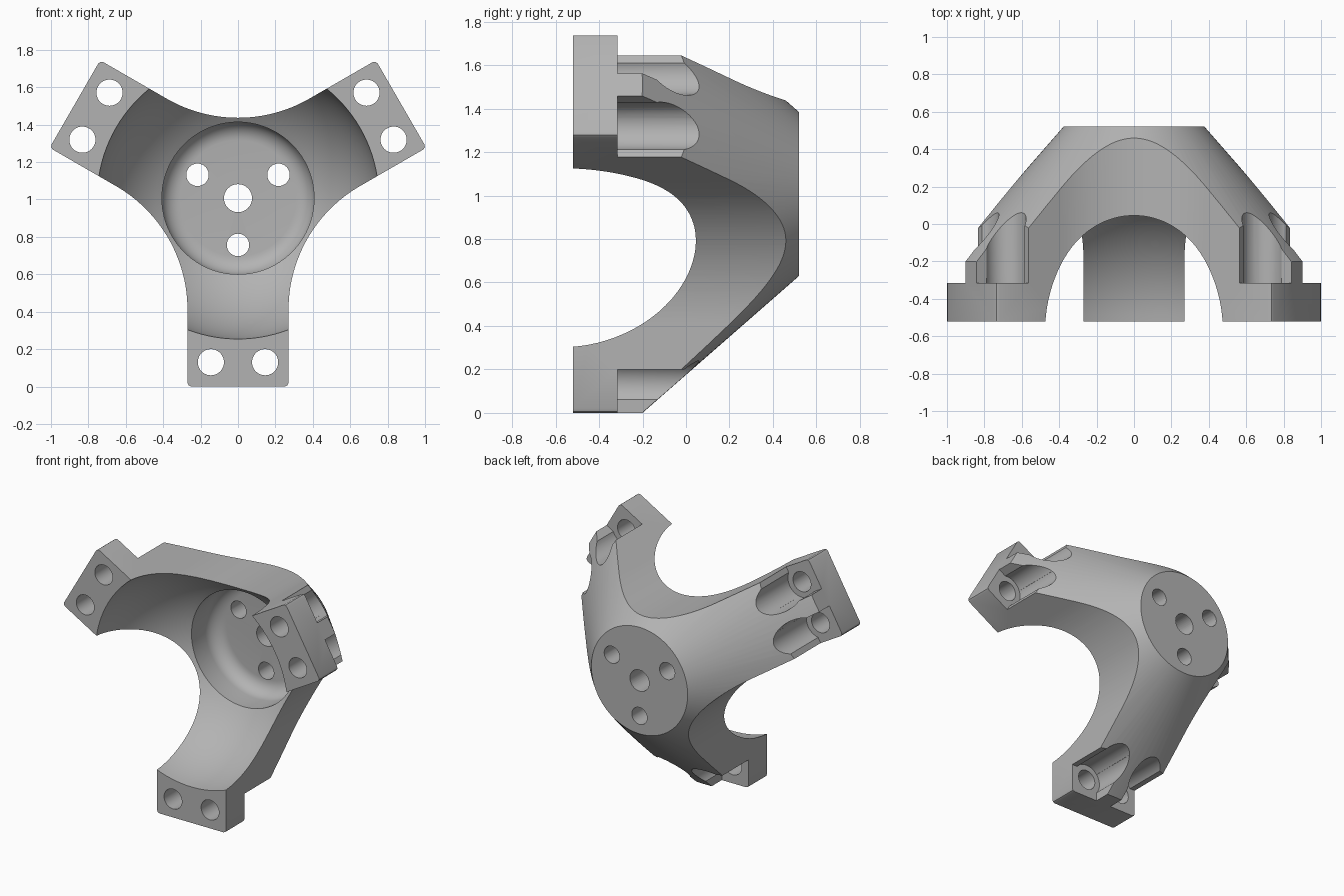
import bpy, bmesh, math

if "Cube" in bpy.data.objects:
    bpy.data.objects.remove(bpy.data.objects["Cube"])

AXIS_Z = 1.007           # height of the hub axis, which runs along y
REACH, HALF = 1.007, 0.27  # arm length and half width
BACK, FRONT = 0.52, -0.52
LEDGE = -0.315           # back of the bolt flanges
ARMS = [math.radians(a) for a in (-90, 30, 150)]

steel = bpy.data.materials.new("satin grey")
steel.use_nodes = True
grey = (0.45, 0.45, 0.45, 1)
steel.diffuse_color = grey
steel.node_tree.nodes["Principled BSDF"].inputs["Base Color"].default_value = grey


def arm_point(angle, along, across):
    """Point in the x-z plane, measured along and across an arm."""
    c, s = math.cos(angle), math.sin(angle)
    return c * along - s * across, AXIS_Z + s * along + c * across


def arc(cx, cy, radius, a0, a1, n):
    angles = [math.radians(a0 + (a1 - a0) * i / n) for i in range(n + 1)]
    return [(cx + radius * math.cos(t), cy + radius * math.sin(t)) for t in angles]


def circle(center, radius):
    return arc(*center, radius, 0, 360, 40)[:-1]


def make_object(name, bm):
    bmesh.ops.recalc_face_normals(bm, faces=bm.faces)
    mesh = bpy.data.meshes.new(name)
    bm.to_mesh(mesh)
    bm.free()
    mesh.materials.append(steel)
    ob = bpy.data.objects.new(name, mesh)
    bpy.context.collection.objects.link(ob)
    return ob


def prisms(name, outlines, y0, y1):
    """Closed prisms along y from outlines in the x-z plane."""
    bm = bmesh.new()
    for outline in outlines:
        near, far = [[bm.verts.new((x, y, z)) for x, z in outline] for y in (y0, y1)]
        bm.faces.new(near)
        bm.faces.new(far[::-1])
        for i in range(len(near)):
            bm.faces.new((near[i - 1], far[i - 1], far[i], near[i]))
    return make_object(name, bm)


def boolean(ob, cutter, operation):
    mod = ob.modifiers.new(cutter.name, "BOOLEAN")
    mod.object, mod.operation, mod.solver = cutter, operation, "EXACT"
    bpy.context.view_layer.objects.active = ob
    bpy.ops.object.modifier_apply(modifier=mod.name)
    bpy.data.objects.remove(cutter)


# Turned shell: domed cavity, round floor recess, conical outside
profile = [(0, 0.315)] + arc(0.31, 0.215, 0.1, 90, 0, 8)
profile += arc(0, -0.575, 0.755, 57.4, 4, 18)
profile += [(0.757, -0.6), (0.377 + (BACK + 0.6) * 0.875, -0.6), (0.377, BACK), (0, BACK)]
bm = bmesh.new()
verts = [bm.verts.new((r, y, AXIS_Z)) for r, y in profile]
edges = [bm.edges.new(pair) for pair in zip(verts, verts[1:])]
bmesh.ops.spin(bm, geom=verts + edges, cent=(0, 0, AXIS_Z), axis=(0, 1, 0),
               angle=math.tau, steps=120, use_duplicate=False)
bmesh.ops.remove_doubles(bm, verts=bm.verts, dist=0.0005)
bracket = make_object("three_arm_bracket", bm)

# Star outline: straight arms with softened corners, joined by tangent hollow arcs
star = []
soft = 0.02
for a in ARMS:
    star += [arm_point(a, *p) for p in (
        (REACH - soft, -HALF), (REACH - soft * 0.3, -HALF + soft * 0.3), (REACH, -HALF + soft),
        (REACH, HALF - soft), (REACH - soft * 0.3, HALF - soft * 0.3), (REACH - soft, HALF))]
    gap = a + math.radians(60)
    inward = math.degrees(gap) + 180
    star += arc(*arm_point(gap, 1.194, 0), 0.764, inward + 30, inward - 30, 32)
boolean(bracket, prisms("star_outline", [star], FRONT, 0.6), "INTERSECT")

# Bolt pockets behind each flange, open to the arm sides and end
bolts = [(a, s) for a in ARMS for s in (-1, 1)]
bolt_centers = [arm_point(a, 0.877, s * 0.145) for a, s in bolts]
boolean(bracket, prisms("round_pockets", [circle(c, 0.11) for c in bolt_centers], LEDGE, 0.7),
        "DIFFERENCE")
slots = [[arm_point(a, u, s * v) for u, v in ((0.807, 0.06), (1.2, 0.06), (1.2, 0.4), (0.807, 0.4))]
         for a, s in bolts]
boolean(bracket, prisms("slot_pockets", slots, LEDGE, 0.7), "DIFFERENCE")

# Through holes in the flanges and in the hub
holes = [circle(c, 0.07) for c in bolt_centers]
holes += [circle(arm_point(a, 0.25, 0), 0.06) for a in ARMS]
holes.append(circle((0, AXIS_Z), 0.075))
boolean(bracket, prisms("through_holes", holes, -0.7, 0.7), "DIFFERENCE")

bpy.ops.object.select_all(action="DESELECT")
bracket.select_set(True)
bpy.context.view_layer.objects.active = bracket
bpy.ops.object.shade_smooth_by_angle(angle=math.radians(30))
